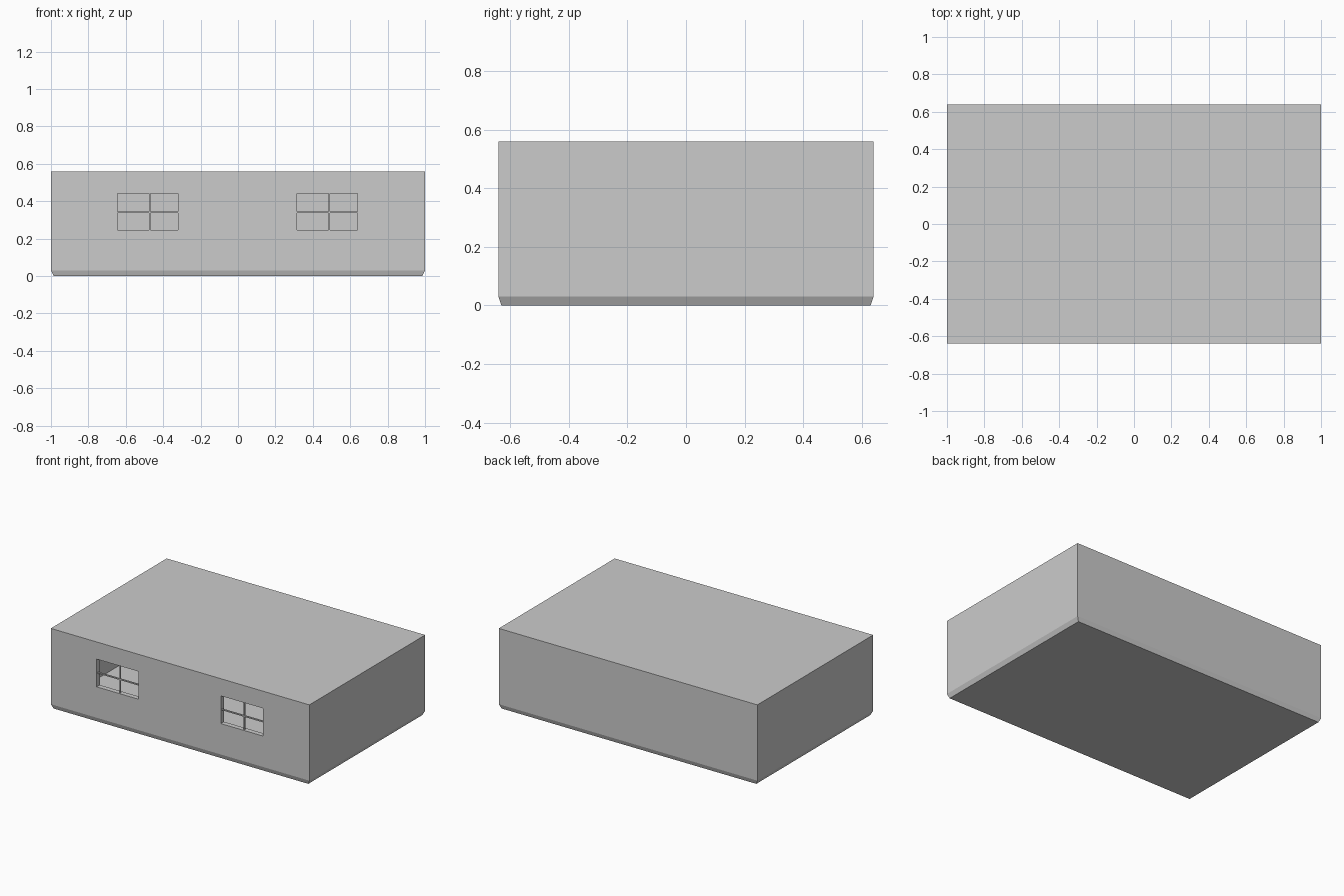
import bpy, bmesh

if "Cube" in bpy.data.objects:
    bpy.data.objects.remove(bpy.data.objects["Cube"])

W, D, H = 1.0, 0.64, 0.56      # half width, half depth, height
T, LIP, FLOOR = 0.035, 0.03, 0.04


def box(name, x0, x1, y0, y1, z0, z1):
    bm = bmesh.new()
    bmesh.ops.create_cube(bm, size=1)
    for v in bm.verts:
        v.co.x = x1 if v.co.x > 0 else x0
        v.co.y = y1 if v.co.y > 0 else y0
        v.co.z = z1 if v.co.z > 0 else z0
    me = bpy.data.meshes.new(name)
    bm.to_mesh(me)
    bm.free()
    ob = bpy.data.objects.new(name, me)
    bpy.context.collection.objects.link(ob)
    return ob


# building shell: four walls and a flat roof, open underneath
shell = box("wall_shell", -W, W, -D, D, LIP, H)


def cut(cutter):
    mod = shell.modifiers.new("cut", 'BOOLEAN')
    mod.operation = 'DIFFERENCE'
    mod.solver = 'EXACT'
    mod.object = cutter
    bpy.context.view_layer.objects.active = shell
    bpy.ops.object.modifier_apply(modifier=mod.name)
    bpy.data.objects.remove(cutter)


cut(box("room_cutter", -W + T, W - T, -D + T, D - T, 0.0, H - T))

# windows: opening in the front wall with a thin cross of glazing bars
for side, x0, bar_x, x1 in (("left", -0.645, -0.472, -0.32),
                            ("right", 0.315, 0.488, 0.64)):
    z0, z1, bar_z = 0.246, 0.44, 0.341
    cut(box("window_cutter", x0, x1, -D - 0.05, -D + T + 0.02, z0, z1))
    y0, y1 = -D + 0.008, -D + 0.018
    box(side + "_window_upright", bar_x - 0.004, bar_x + 0.004, y0, y1, z0, z1)
    box(side + "_window_crossbar", x0, x1, y0, y1, bar_z - 0.004, bar_z + 0.004)

# base slab with sloped edges narrowing to the ground
base = box("base_slab", -W, W, -D, D, 0.0, LIP)
for v in base.data.vertices:
    if v.co.z < 0.01:
        v.co.x *= 1 - 0.015 / W
        v.co.y *= 1 - 0.010 / D

# raised floor inside the walls
box("floor", -W + T, W - T, -D + T, D - T, LIP, FLOOR)
